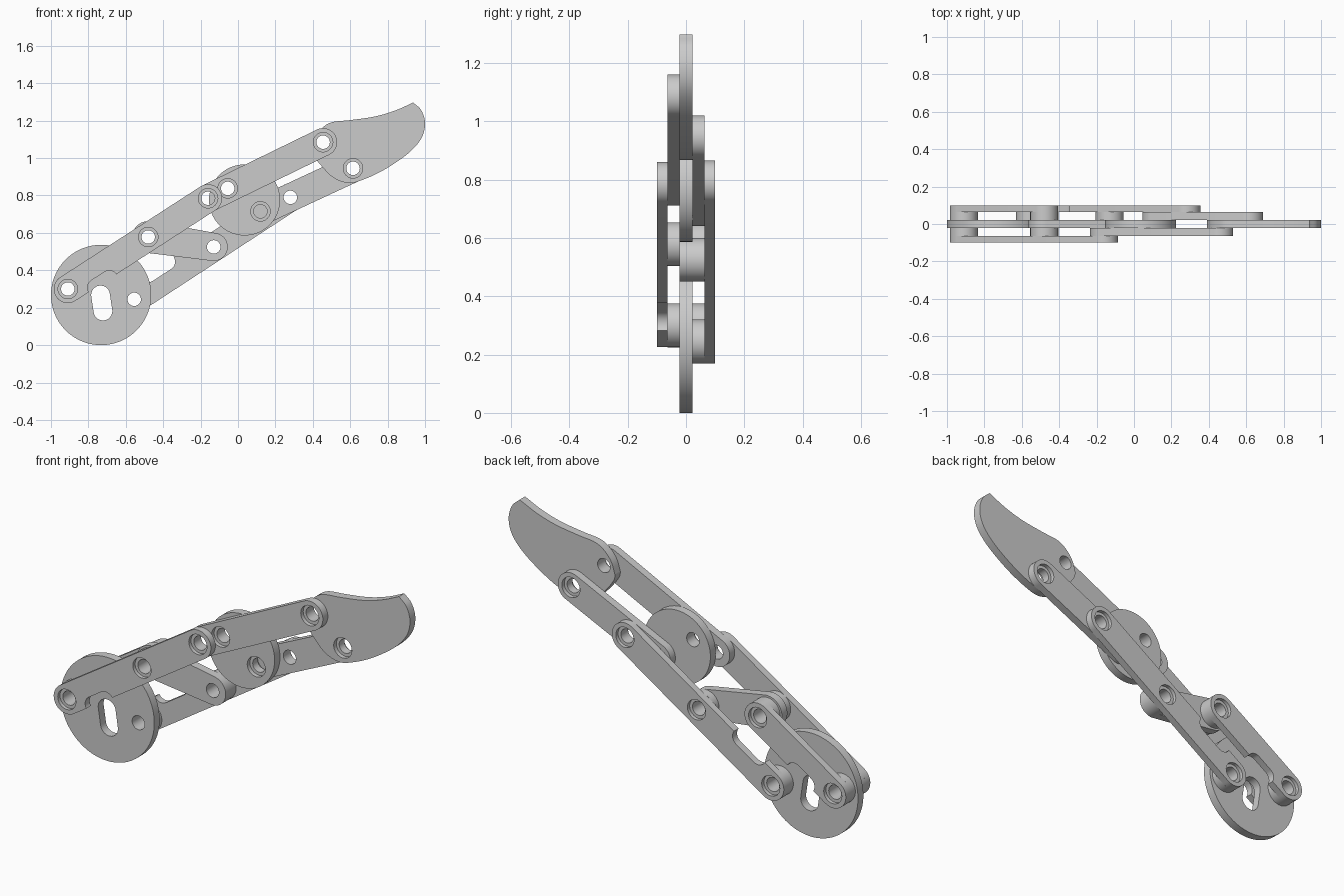
import bpy, bmesh
from math import sin, cos, atan2, asin, pi, hypot
from mathutils import Vector

if "Cube" in bpy.data.objects:
    bpy.data.objects.remove(bpy.data.objects["Cube"])

# Layer depths (front is -y) and shared radii
A, B, C = 0.022, 0.063, 0.10
R, HOLE, BORE = 0.075, 0.036, 0.052

# Pivot points (x, z)
BASE_L, BASE_R = (-0.91, 0.30), (-0.555, 0.245)
ROCK_L, ROCK_R = (-0.48, 0.578), (-0.13, 0.525)
KNEE_F, KNEE_B = (-0.16, 0.785), (0.28, 0.79)
MID_L, MID_R = (-0.055, 0.838), (0.12, 0.715)
TIP_L, TIP_R = (0.455, 1.085), (0.615, 0.945)


def circle(c, r, n=48):
    return [(c[0] + r * cos(2 * pi * i / n), c[1] + r * sin(2 * pi * i / n)) for i in range(n)]


def capsule(p, q, r1=R, r2=None, n=24):
    r2 = r1 if r2 is None else r2
    dx, dz = q[0] - p[0], q[1] - p[1]
    a = atan2(dz, dx)
    h = pi / 2 - asin((r1 - r2) / hypot(dx, dz))
    pts = []
    for c, r, s, e in ((q, r2, a - h, a + h), (p, r1, a + h, a + 2 * pi - h)):
        for i in range(n + 1):
            t = s + (e - s) * i / n
            pts.append((c[0] + r * cos(t), c[1] + r * sin(t)))
    return pts


def spline(pts, steps=8):
    P = [Vector(p) for p in pts]
    P = [2 * P[0] - P[1]] + P + [2 * P[-1] - P[-2]]
    out = []
    for i in range(1, len(P) - 2):
        a, b, c, d = P[i - 1:i + 3]
        for k in range(steps):
            t = k / steps
            out.append(tuple(0.5 * (2 * b + (c - a) * t + (2 * a - 5 * b + 4 * c - d) * t * t
                                    + (3 * b - a - 3 * c + d) * t ** 3)))
    return out


def prism(name, outline, y0, y1):
    bm = bmesh.new()
    f = bm.faces.new([bm.verts.new((x, y0, z)) for x, z in outline])
    ext = bmesh.ops.extrude_face_region(bm, geom=[f])
    bmesh.ops.translate(bm, vec=(0, y1 - y0, 0),
                        verts=[v for v in ext["geom"] if isinstance(v, bmesh.types.BMVert)])
    bmesh.ops.recalc_face_normals(bm, faces=bm.faces)
    me = bpy.data.meshes.new(name)
    bm.to_mesh(me)
    bm.free()
    ob = bpy.data.objects.new(name, me)
    bpy.context.collection.objects.link(ob)
    return ob


def cut(ob, outline, y0, y1):
    cutter = prism("cutter", outline, y0, y1)
    cutter.hide_render = True
    m = ob.modifiers.new("cut", "BOOLEAN")
    m.operation, m.solver, m.object = "DIFFERENCE", "EXACT", cutter
    bpy.context.view_layer.objects.active = ob
    bpy.ops.object.modifier_apply(modifier=m.name)
    bpy.data.objects.remove(cutter)


def plate(name, outline, y0, y1, holes, bores=(), side=-1, cuts=()):
    """Flat part with through holes, counterbores on one side and other cutouts."""
    ob = prism(name, outline, y0, y1)
    for h in holes:
        cut(ob, circle(h, HOLE, 32), y0 - 0.05, y1 + 0.05)
    mid = (y0 + y1) / 2
    for b in bores:
        lo, hi = (y0 - 0.05, mid) if side < 0 else (mid, y1 + 0.05)
        cut(ob, circle(b, BORE, 32), lo, hi)
    for c in cuts:
        cut(ob, c, y0 - 0.05, y1 + 0.05)
    bpy.ops.object.select_all(action="DESELECT")
    ob.select_set(True)
    bpy.context.view_layer.objects.active = ob
    bpy.ops.object.shade_smooth_by_angle(angle=0.6)
    return ob


def notch(p, q, t0, t1, n, r=0.045):
    """Rounded cutout along the edge of the link p-q, centred at side offset n."""
    d = (Vector(q) - Vector(p)).normalized()
    s = Vector((-d.y, d.x))
    return capsule(Vector(p) + d * (t0 + r) + s * n, Vector(p) + d * (t1 - r) + s * n, r)


# Base disc with curved slot
plate("base_disc", circle((-0.732, 0.268), 0.268, 96), -A, A, [BASE_L, BASE_R],
      cuts=[capsule((-0.735, 0.268), (-0.722, 0.182), 0.05)])

# Lower links
front_notch = notch(BASE_L, KNEE_F, 0.085, 0.26, -0.075)
plate("lower_front_link", capsule(BASE_L, KNEE_F), -C, -B, [BASE_L, ROCK_L, KNEE_F],
      [BASE_L, ROCK_L, KNEE_F], -1, [front_notch])
plate("short_back_link", capsule(BASE_L, ROCK_L), B, C, [BASE_L, ROCK_L],
      [BASE_L, ROCK_L], 1, [front_notch])
plate("lower_back_link", capsule(BASE_R, KNEE_B), B, C, [BASE_R, ROCK_R, KNEE_B],
      [BASE_R, ROCK_R, KNEE_B], 1, [notch(BASE_R, KNEE_B, 0.09, 0.30, 0.073)])

# Rocker between the lower links
plate("rocker", capsule(ROCK_L, ROCK_R, 0.085, R), -A, A, [ROCK_L, ROCK_R])

# Spacers at the pivots
for name, c, sides in (("base_left", BASE_L, (-1, 1)), ("base_right", BASE_R, (1,)),
                       ("rocker_left", ROCK_L, (-1, 1)), ("rocker_right", ROCK_R, (1,))):
    for s in sides:
        y0, y1 = sorted((s * A, s * B))
        plate(name + ("_front" if s < 0 else "_back") + "_spacer", circle(c, R), y0, y1, [c])

# Middle disc
plate("middle_disc", circle((0.035, 0.776), 0.19, 80), -A, A, [MID_L, MID_R], [MID_R], -1)

# Upper links
plate("upper_front_link", capsule(KNEE_F, TIP_L), -B, -A, [KNEE_F, MID_L, TIP_L],
      [MID_L, TIP_L], -1)
plate("upper_back_link", capsule(MID_R, TIP_R), A, B, [MID_R, KNEE_B, TIP_R],
      [MID_R, TIP_R], 1)

# Fingertip: concave top edge, then rounded nose, belly and heel
top = spline([(0.39, 1.05), (0.412, 1.115), (0.455, 1.166), (0.508, 1.193), (0.60, 1.203),
              (0.73, 1.222), (0.84, 1.254), (0.937, 1.297)])
belly = spline([(0.937, 1.297), (0.98, 1.255), (1.0, 1.185), (0.98, 1.105), (0.91, 1.025),
                (0.786, 0.94), (0.67, 0.885), (0.59, 0.867), (0.51, 0.895), (0.44, 0.965),
                (0.40, 1.02), (0.39, 1.05)])
plate("fingertip", top + belly, -A, A, [TIP_L, TIP_R], [TIP_R], -1)
